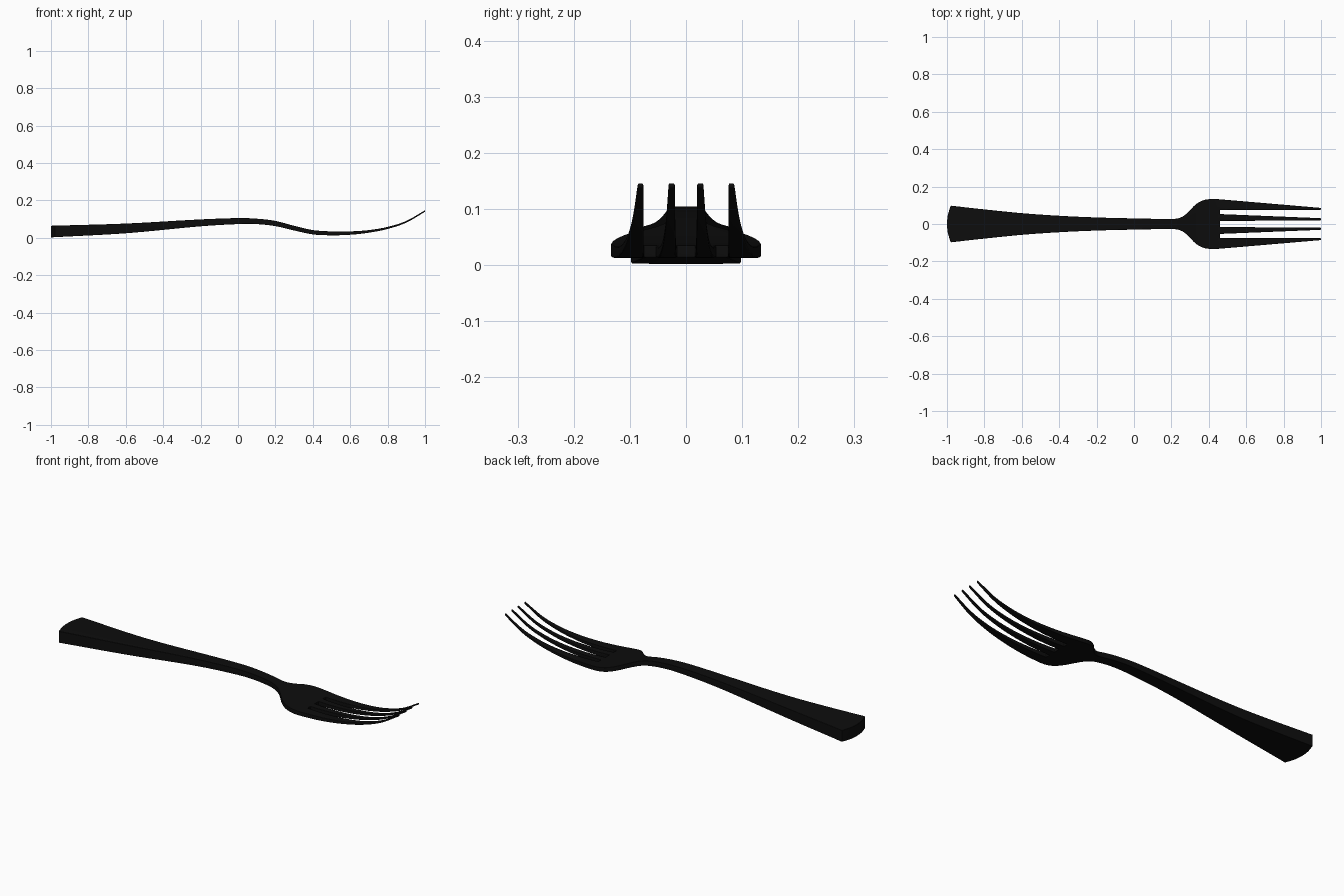
import bpy
import bmesh

cube = bpy.data.objects.get("Cube")
if cube:
    bpy.data.objects.remove(cube, do_unlink=True)


def curve_through(keys):
    """Smooth function through (x, value) keys."""
    xs, vs = zip(*keys)
    last = len(xs) - 1

    def slope(i):
        a, b = max(i - 1, 0), min(i + 1, last)
        return (vs[b] - vs[a]) / (xs[b] - xs[a])

    def value(x):
        i = 0
        while i < last - 1 and x > xs[i + 1]:
            i += 1
        h = xs[i + 1] - xs[i]
        t = (x - xs[i]) / h
        return ((2 * t**3 - 3 * t**2 + 1) * vs[i] + (t**3 - 2 * t**2 + t) * h * slope(i)
                + (3 * t**2 - 2 * t**3) * vs[i + 1] + (t**3 - t**2) * h * slope(i + 1))
    return value


# Side profile: upper and lower surface heights
upper = curve_through([(-1, .064), (-.6, .076), (-.2, .098), (0, .105), (.1, .102), (.2, .09),
                       (.3, .064), (.4, .041), (.5, .034), (.6, .034), (.7, .041),
                       (.8, .058), (.9, .09), (1, .147)])
lower = curve_through([(-1, .002), (-.6, .024), (-.2, .061), (0, .073), (.1, .073), (.2, .062),
                       (.3, .039), (.4, .018), (.5, .013), (.6, .016), (.7, .027),
                       (.8, .047), (.9, .081), (1, .139)])

# Plan profile: half width of the handle and head
half_width = curve_through([(-.98, .098), (-.8, .078), (-.6, .058), (-.4, .044), (-.2, .035),
                            (0, .03), (.2, .027), (.24, .031), (.27, .046), (.3, .074),
                            (.33, .105), (.37, .127), (.42, .134), (.46, .132)])

ROOT, TIP = .46, 1.0
root_half = [.016, .053, .075, .132]   # tine edges where the slots begin
tip_half = [.020, .031, .076, .086]    # tine edges at the points


def mirrored(values):
    return [-v for v in reversed(values)] + list(values)


root_edges, tip_edges = mirrored(root_half), mirrored(tip_half)
bm = bmesh.new()


def bridge(row_a, row_b, columns):
    for c in columns:
        bm.faces.new((row_a[c], row_b[c], row_b[c + 1], row_a[c + 1]))


# Handle and head: rows of points along the length, with a rounded butt
rows = []
STEPS = 72
for s in range(STEPS + 1):
    x = -.98 + (ROOT + .98) * s / STEPS
    row = []
    for e in root_edges:
        f = e / root_half[-1]
        bulge = .02 * (1 - f * f) if s == 0 else 0
        row.append(bm.verts.new((x - bulge, f * half_width(x), 0)))
    rows.append(row)
for a, b in zip(rows, rows[1:]):
    bridge(a, b, range(7))

# Four tapering tines carry on from alternate columns
previous = rows[-1]
for s in range(1, 25):
    t = s / 24
    row = [bm.verts.new((ROOT + (TIP - ROOT) * t, a + (b - a) * t, 0))
           for a, b in zip(root_edges, tip_edges)]
    bridge(previous, row, (0, 2, 4, 6))
    previous = row

# Thicken the outline between the two side profiles
under = list(bm.verts)
extruded = bmesh.ops.extrude_face_region(bm, geom=list(bm.faces), use_keep_orig=True)
over = [g for g in extruded["geom"] if isinstance(g, bmesh.types.BMVert)]
for v in under:
    v.co.z = lower(v.co.x)
for v in over:
    v.co.z = upper(v.co.x)
bmesh.ops.recalc_face_normals(bm, faces=bm.faces)

mesh = bpy.data.meshes.new("fork")
bm.to_mesh(mesh)
bm.free()
fork = bpy.data.objects.new("fork", mesh)
bpy.context.collection.objects.link(fork)

# Softened edges and smooth shading
for p in mesh.polygons:
    p.use_smooth = True
bevel = fork.modifiers.new("soft_edges", "BEVEL")
bevel.width = .0025
bevel.segments = 2
bevel.limit_method = "ANGLE"
bevel.angle_limit = .7
bevel.use_clamp_overlap = False
fork.modifiers.new("even_shading", "WEIGHTED_NORMAL")

# Black finish
black = bpy.data.materials.new("black")
black.use_nodes = True
colour = (.004, .004, .004, 1)
black.diffuse_color = colour
black.node_tree.nodes["Principled BSDF"].inputs["Base Color"].default_value = colour
mesh.materials.append(black)
